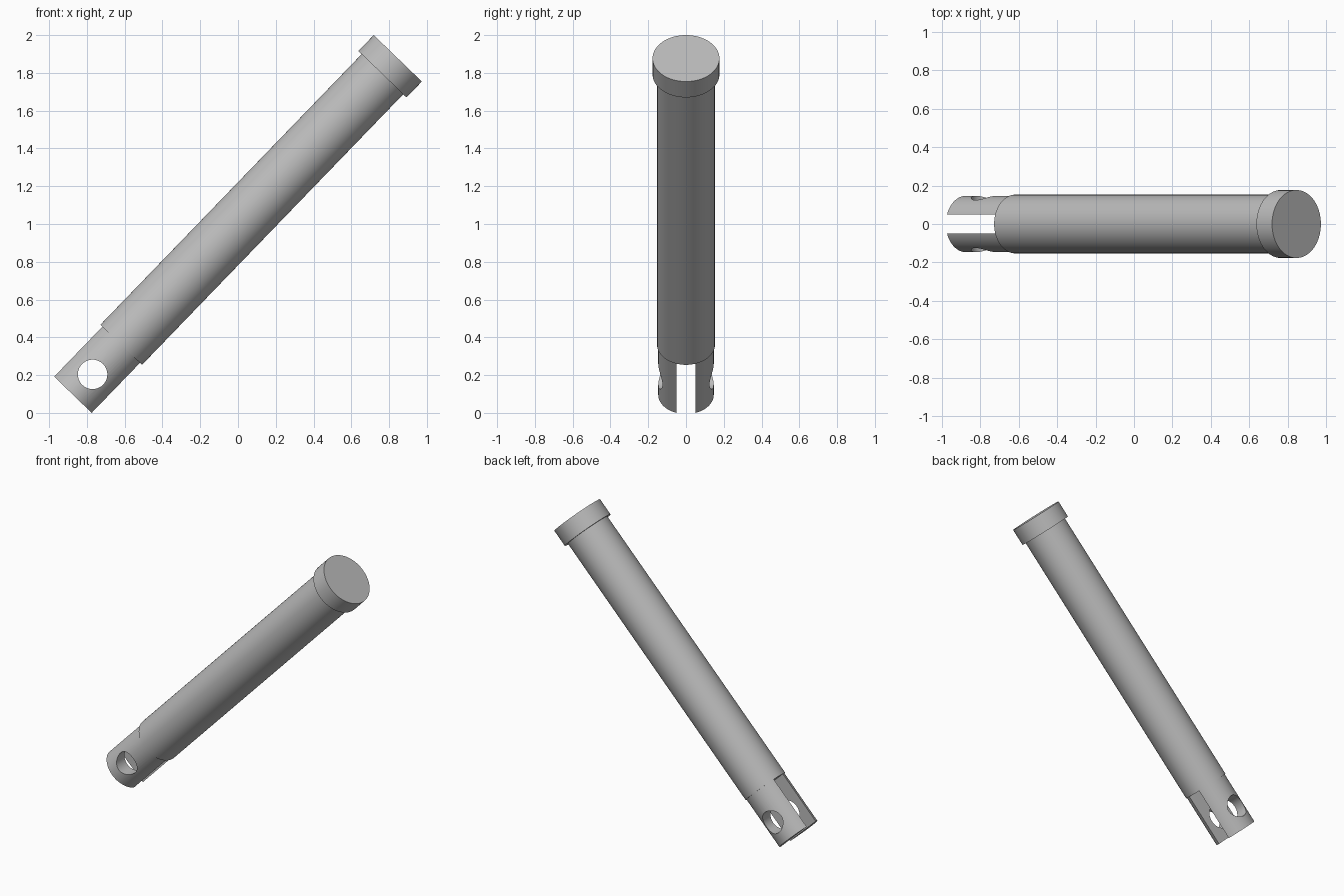
import bpy
import math
from mathutils import Matrix, Vector

cube = bpy.data.objects.get("Cube")
if cube:
    bpy.data.objects.remove(cube, do_unlink=True)

# Pin lies along local z, leaning toward +x
LEAN = math.radians(44)
POSE = Matrix.Translation((-0.874, 0, 0.096)) @ Matrix.Rotation(LEAN, 4, 'Y')
LENGTH = 2.476
SHOULDER = 0.368

steel = bpy.data.materials.new("grey steel")
steel.use_nodes = True
GREY = (0.5, 0.5, 0.5, 1)
steel.diffuse_color = GREY
steel.node_tree.nodes["Principled BSDF"].inputs["Base Color"].default_value = GREY


def place(name, local):
    ob = bpy.context.object
    ob.name = name
    ob.matrix_world = POSE @ local
    return ob


def cylinder(name, radius, low, high):
    bpy.ops.mesh.primitive_cylinder_add(vertices=64, radius=radius, depth=high - low)
    ob = place(name, Matrix.Translation((0, 0, (low + high) / 2)))
    ob.data.materials.append(steel)
    return ob


def cut(ob, cutter):
    mod = ob.modifiers.new("cut", 'BOOLEAN')
    mod.operation = 'DIFFERENCE'
    mod.solver = 'EXACT'
    mod.object = cutter
    bpy.context.view_layer.update()
    bpy.ops.object.select_all(action='DESELECT')
    bpy.context.view_layer.objects.active = ob
    ob.select_set(True)
    bpy.ops.object.modifier_apply(modifier=mod.name)
    bpy.data.objects.remove(cutter, do_unlink=True)


# Head, shaft and forked tip
head = cylinder("pin_head", 0.177, LENGTH - 0.117, LENGTH)
shaft = cylinder("pin_shaft", 0.153, SHOULDER, LENGTH - 0.11)
fork = cylinder("forked_tip", 0.147, 0, SHOULDER + 0.005)

# Slot between the two prongs
bpy.ops.mesh.primitive_cube_add(size=1)
slot = place("slot_cutter", Matrix.Diagonal(Vector((1, 0.1, 1, 1))))
cut(fork, slot)

# Cross hole through both prongs
bpy.ops.mesh.primitive_cylinder_add(vertices=48, radius=0.078, depth=1)
hole = place("hole_cutter", Matrix.Translation((0, 0, 0.15)) @ Matrix.Rotation(math.pi / 2, 4, 'X'))
cut(fork, hole)

# Smooth barrels with crisp rims
for ob in (head, shaft, fork):
    bpy.ops.object.select_all(action='DESELECT')
    bpy.context.view_layer.objects.active = ob
    ob.select_set(True)
    bpy.ops.object.shade_smooth_by_angle(angle=math.radians(30))
